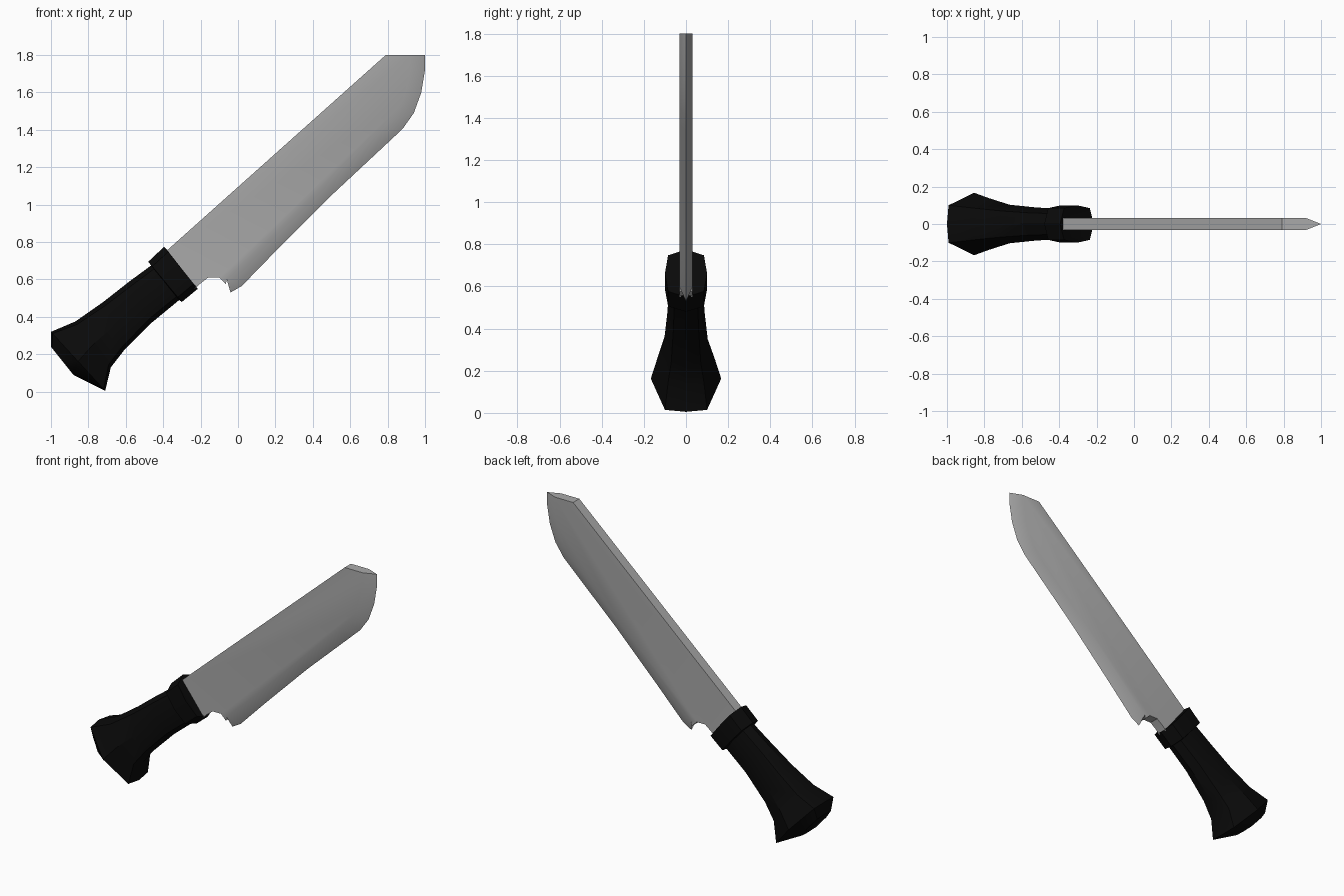
import bpy, bmesh, math
from mathutils import Vector

cube = bpy.data.objects.get("Cube")
if cube:
    bpy.data.objects.remove(cube)


def material(name, value, rough):
    m = bpy.data.materials.new(name)
    m.use_nodes = True
    color = (value, value, value, 1)
    m.diffuse_color = color
    node = m.node_tree.nodes["Principled BSDF"]
    node.inputs["Base Color"].default_value = color
    node.inputs["Roughness"].default_value = rough
    return m


steel = material("steel grey", 0.40, 0.5)
black = material("handle black", 0.003, 0.6)


def finish(name, bm, mat, angle):
    bmesh.ops.recalc_face_normals(bm, faces=bm.faces)
    mesh = bpy.data.meshes.new(name)
    bm.to_mesh(mesh)
    bm.free()
    ob = bpy.data.objects.new(name, mesh)
    bpy.context.collection.objects.link(ob)
    mesh.materials.append(mat)
    bpy.ops.object.select_all(action='DESELECT')
    ob.select_set(True)
    bpy.context.view_layer.objects.active = ob
    bpy.ops.object.shade_smooth_by_angle(angle=math.radians(angle))
    return ob


def loft(name, rings, mat, angle):
    """Skin rings of (top, bottom, side half-width, end half-width, end crown)."""
    bm = bmesh.new()
    loops = []
    for top, bottom, side, end, crown in rings:
        t, b = Vector((top[0], 0, top[1])), Vector((bottom[0], 0, bottom[1]))
        shape = [(0, 0), (crown, end), (0.5, side), (1 - crown, end),
                 (1, 0), (1 - crown, -end), (0.5, -side), (crown, -end)]
        loops.append([bm.verts.new(t.lerp(b, f) + Vector((0, y, 0))) for f, y in shape])
    n = len(loops[0])
    for a, b in zip(loops, loops[1:]):
        for i in range(n):
            j = (i + 1) % n
            bm.faces.new((a[i], a[j], b[j], b[i]))
    bm.faces.new(loops[0])
    bm.faces.new(loops[-1])
    return finish(name, bm, mat, angle)


# Flared grip with a faceted butt
loft("grip", [
    ((-1.0, 0.24), (-0.88, 0.09), 0.10, 0.07, 0.05),
    ((-1.0, 0.32), (-0.71, 0.005), 0.167, 0.10, 0.03),
    ((-0.87, 0.375), (-0.68, 0.13), 0.138, 0.085, 0.06),
    ((-0.72, 0.48), (-0.61, 0.22), 0.103, 0.07, 0.08),
    ((-0.58, 0.59), (-0.46, 0.37), 0.088, 0.06, 0.1),
    ((-0.43, 0.70), (-0.29, 0.51), 0.08, 0.055, 0.1)], black, 35)

# Chamfered collar between grip and blade
loft("collar", [
    ((-0.465, 0.675), (-0.315, 0.49), 0.08, 0.07, 0.12),
    ((-0.48, 0.695), (-0.30, 0.48), 0.10, 0.085, 0.12),
    ((-0.395, 0.775), (-0.215, 0.55), 0.10, 0.085, 0.12),
    ((-0.385, 0.765), (-0.225, 0.555), 0.085, 0.07, 0.12)], black, 35)

# Blade: flat sides, ground cutting edge and tip, square spine and notch
half = 0.032
spine = [(0.79, 1.80), (-0.38, 0.755)]
notch = [(-0.23, 0.55), (-0.205, 0.575), (-0.16, 0.61), (-0.10, 0.61), (-0.065, 0.575)]
edge = [(-0.04, 0.53), (0.02, 0.565), (0.20, 0.75), (0.50, 1.05), (0.80, 1.33),
        (0.88, 1.405), (0.94, 1.49), (0.98, 1.60), (1.0, 1.72), (1.0, 1.80)]
ground = [(-0.06, 0.60), (-0.01, 0.635), (0.15, 0.80), (0.45, 1.10), (0.75, 1.38),
          (0.82, 1.45), (0.87, 1.53), (0.90, 1.62), (0.92, 1.72), (0.92, 1.80)]

bm = bmesh.new()


def add(points, y):
    return [bm.verts.new((x, y, z)) for x, z in points]


tip = add(edge, 0)
sides = []
for y in (-half, half):
    body, bevel = add(spine + notch, y), add(ground, y)
    bm.faces.new(body + bevel)
    for i in range(len(edge) - 1):
        bm.faces.new((bevel[i], bevel[i + 1], tip[i + 1], tip[i]))
    sides.append((body, bevel))
(front, front_bevel), (back, back_bevel) = sides
for i in range(len(front) - 1):
    bm.faces.new((front[i], front[i + 1], back[i + 1], back[i]))
# Close the heel and the end of the spine
for k, e in ((-1, 0), (0, -1)):
    bm.faces.new((front[k], front_bevel[e], tip[e], back_bevel[e], back[k]))
finish("blade", bm, steel, 35)
